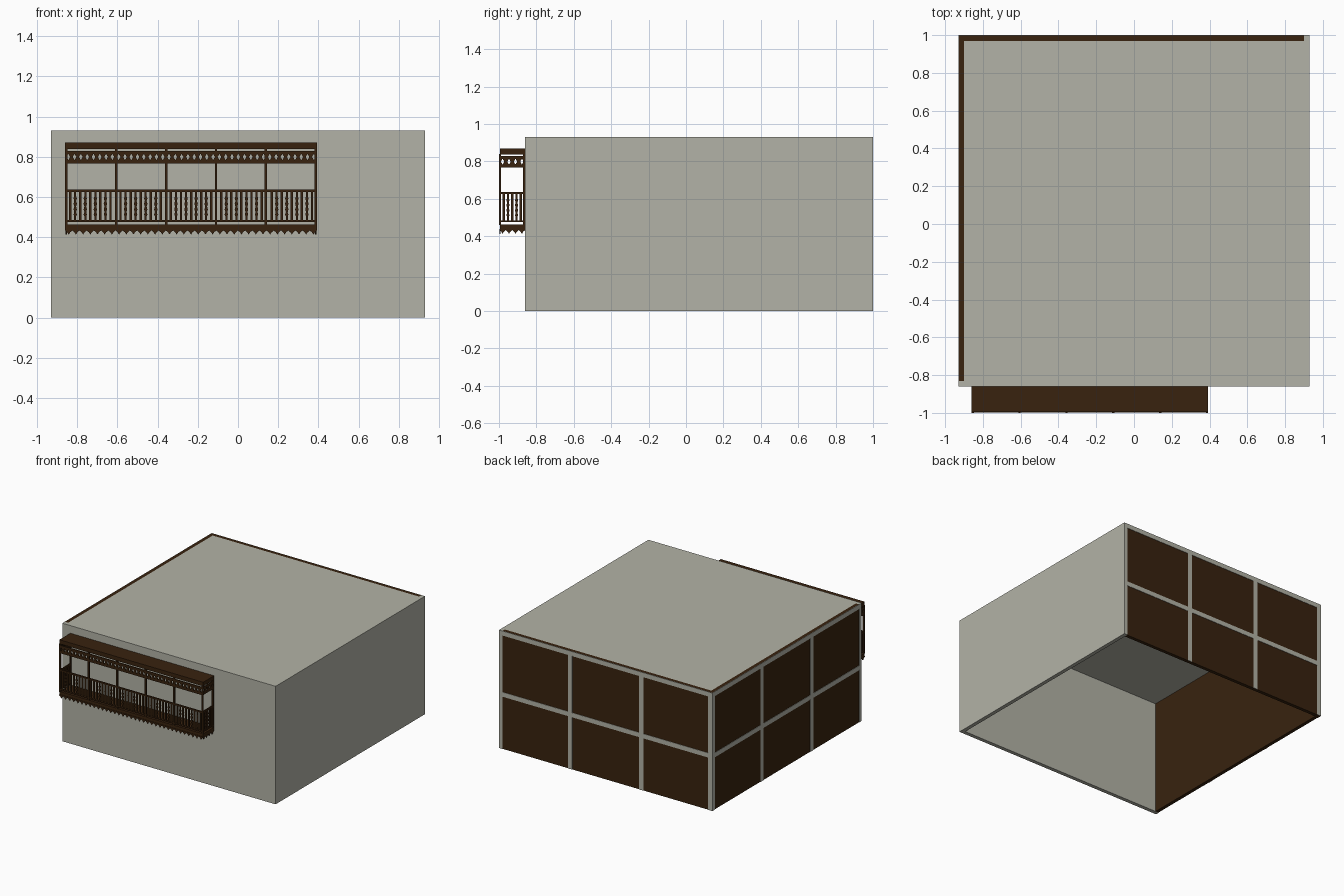
import bpy, bmesh

if "Cube" in bpy.data.objects:
    bpy.data.objects.remove(bpy.data.objects["Cube"])

def material(name, col):
    m = bpy.data.materials.new(name)
    m.diffuse_color = (*col, 1)
    m.use_nodes = True
    m.node_tree.nodes["Principled BSDF"].inputs["Base Color"].default_value = m.diffuse_color
    return m

GREY = material("stone_grey", (0.45, 0.45, 0.385))
BROWN = material("dark_brown_wood", (0.040, 0.0162, 0.0045))

def finish(name, bm, mat):
    bmesh.ops.recalc_face_normals(bm, faces=bm.faces)
    me = bpy.data.meshes.new(name)
    bm.to_mesh(me)
    bm.free()
    me.materials.append(mat)
    ob = bpy.data.objects.new(name, me)
    bpy.context.collection.objects.link(ob)
    return ob

def add_box(bm, x0, x1, y0, y1, z0, z1):
    vs = bmesh.ops.create_cube(bm, size=1)["verts"]
    for v in vs:
        v.co = (x1 if v.co.x > 0 else x0, y1 if v.co.y > 0 else y0, z1 if v.co.z > 0 else z0)

def boxes(name, mat, *dims):
    bm = bmesh.new()
    for d in dims:
        add_box(bm, *d)
    return finish(name, bm, mat)

def add_prism(bm, outline, place, thick):
    # Extrude a (u, z) outline by thick; place maps (u, depth, z) to space
    a = [bm.verts.new(place(u, 0, z)) for u, z in outline]
    b = [bm.verts.new(place(u, thick, z)) for u, z in outline]
    n = len(a)
    bm.faces.new(a)
    bm.faces.new(b[::-1])
    for i in range(n):
        bm.faces.new((a[i], b[i], b[(i + 1) % n], a[(i + 1) % n]))

# Room shell, open below
X, F, B, H, T, P = 0.93, -0.86, 1.0, 0.93, 0.03, 0.003
boxes("right_wall", GREY, (X - T, X, F, B, 0, H))
boxes("front_wall", GREY, (-X, X - T, F, F + T, 0, H))
boxes("roof", GREY, (-X + T, X - T, F + T, B - T, H - T, H))
boxes("back_panel", BROWN, (-X + P, X - T, B - T, B - P, 0, H))
boxes("left_panel", BROWN, (-X + P, -X + T, F + T, B - T, 0, H))

# Grey grid of battens on the back and left panels
W, MID = 0.018, 0.43
back = [(-X, X - T, B - P, B, z - W, z + W) for z in (MID, H - W)]
back += [(c - W, c + W, B - P, B, 0, H) for c in (-X + W, -0.31, 0.31)]
boxes("back_battens", GREY, *back)
left = [(-X, -X + P, F + T, B, z - W, z + W) for z in (MID, H - W)]
left += [(-X, -X + P, c - W, c + W, 0, H) for c in (-0.24, 0.38, B - W)]
boxes("left_battens", GREY, *left)

# Balcony floor and canopy
L, R, OUT = -0.86, 0.393, -0.995
boxes("balcony_floor", BROWN, (L, R, OUT, F, 0.437, 0.463))
boxes("balcony_canopy", BROWN, (L, R, OUT, F, 0.838, 0.87))

# Posts along the front, plus two against the wall
PW = 0.012
step = (R - L - PW) / 5
px = [L + PW / 2 + i * step for i in range(6)]
posts = [(x - PW / 2, x + PW / 2, -1.0, -1.0 + PW, 0.46, 0.84) for x in px]
posts += [(x - PW / 2, x + PW / 2, F - PW, F, 0.46, 0.84) for x in (px[0], px[-1])]
boxes("balcony_posts", BROWN, *posts)

# Fretwork sides: name, placement, length, bays
sides = [
    ("front", lambda u, d, z: (L + u, -0.998 + d, z), R - L, 5),
    ("left", lambda u, d, z: (L + 0.002 + d, -0.998 + u, z), 0.138, 1),
    ("right", lambda u, d, z: (R - 0.002 - d, -0.998 + u, z), 0.138, 1),
]
TH = 0.007
PICKET = [(0.475, .005), (0.505, .005), (0.512, .0085), (0.525, .0045), (0.538, .0085),
          (0.552, .0045), (0.566, .0085), (0.58, .0045), (0.593, .0085), (0.602, .005), (0.627, .005)]

for side, place, length, bays in sides:
    # Hand rail, foot rail and frieze rail
    bm = bmesh.new()
    for z0, z1 in ((0.625, 0.637), (0.476, 0.485)):
        add_prism(bm, [(0, z0), (length, z0), (length, z1), (0, z1)], place, TH + 0.002)
    finish(side + "_rails", bm, BROWN)

    # Pickets: plain and turned ones alternate
    bm = bmesh.new()
    bay = length / bays
    n = max(5, round(bay / 0.025))
    for b in range(bays):
        for k in range(1, n):
            c = b * bay + k * bay / n
            if k % 2:
                shape = [(c - 0.006, 0.48), (c + 0.006, 0.48), (c + 0.006, 0.63), (c - 0.006, 0.63)]
            else:
                shape = [(c + w, z) for z, w in PICKET] + [(c - w, z) for z, w in PICKET[::-1]]
            add_prism(bm, shape, place, TH)
    finish(side + "_pickets", bm, BROWN)

    # Frieze board pierced by diamonds
    bm = bmesh.new()
    m = round(length / 0.0313)
    s = length / m
    for k in range(m):
        c = (k + 0.5) * s
        for sg in (-1, 1):
            add_prism(bm, [(c + sg * s / 2, 0.767), (c, 0.767), (c, 0.783), (c + sg * 0.009, 0.799),
                           (c, 0.815), (c, 0.829), (c + sg * s / 2, 0.829)], place, TH)
    finish(side + "_frieze", bm, BROWN)

    # Pointed trim hanging below the floor
    bm = bmesh.new()
    m = round(length / 0.0355)
    s = length / m
    for k in range(m):
        c = (k + 0.5) * s
        add_prism(bm, [(c - s / 2, 0.44), (c - s / 2, 0.433), (c - s * 0.22, 0.425), (c, 0.413),
                       (c + s * 0.22, 0.425), (c + s / 2, 0.433), (c + s / 2, 0.44)], place, TH)
    finish(side + "_pointed_trim", bm, BROWN)
